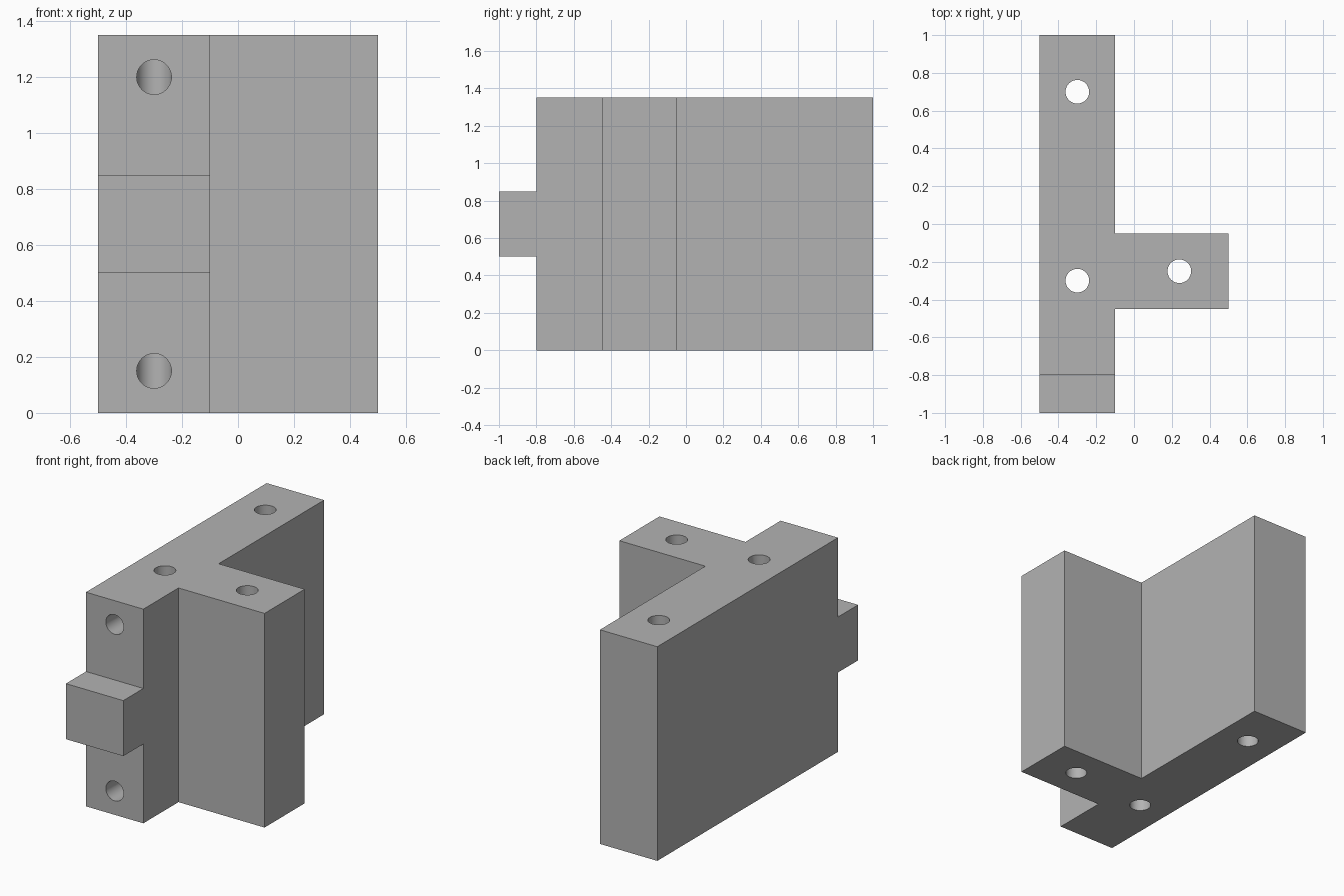
import bpy
import bmesh
from math import pi, radians
from mathutils import Matrix, Vector

if "Cube" in bpy.data.objects:
    bpy.data.objects.remove(bpy.data.objects["Cube"], do_unlink=True)

HEIGHT = 1.35
HOLE_R = 0.0625

grey = bpy.data.materials.new("plain grey")
grey.use_nodes = True
grey.diffuse_color = (0.45, 0.45, 0.45, 1)
grey.node_tree.nodes["Principled BSDF"].inputs["Base Color"].default_value = (0.45, 0.45, 0.45, 1)


def finish(name, bm):
    mesh = bpy.data.meshes.new(name)
    bmesh.ops.recalc_face_normals(bm, faces=bm.faces)
    bm.to_mesh(mesh)
    bm.free()
    mesh.materials.append(grey)
    ob = bpy.data.objects.new(name, mesh)
    bpy.context.collection.objects.link(ob)
    return ob


def box(name, low, high):
    low, high = Vector(low), Vector(high)
    bm = bmesh.new()
    matrix = Matrix.Translation((low + high) / 2) @ Matrix.Diagonal((high - low).to_4d())
    bmesh.ops.create_cube(bm, size=1, matrix=matrix)
    return finish(name, bm)


def drill(name, centre, length, radius, along_y=False):
    bm = bmesh.new()
    matrix = Matrix.Translation(centre)
    if along_y:
        matrix = matrix @ Matrix.Rotation(pi / 2, 4, "X")
    bmesh.ops.create_cone(bm, cap_ends=True, segments=48, radius1=radius,
                          radius2=radius, depth=length, matrix=matrix)
    return finish(name, bm)


# T-shaped body, with the long bar reaching the front of the tenon
profile = [(-0.5, -1), (-0.1, -1), (-0.1, -0.45), (0.5, -0.45),
           (0.5, -0.05), (-0.1, -0.05), (-0.1, 1), (-0.5, 1)]
bm = bmesh.new()
base = bm.faces.new([bm.verts.new((x, y, 0)) for x, y in profile])
top = bmesh.ops.extrude_face_region(bm, geom=[base], use_keep_orig=True)["geom"]
bmesh.ops.translate(bm, vec=(0, 0, HEIGHT),
                    verts=[v for v in top if isinstance(v, bmesh.types.BMVert)])
body = finish("joint_block", bm)

# Notches that leave the front tenon
cutters = [box("lower_notch", (-0.7, -1.2, -0.2), (0.1, -0.8, 0.5)),
           box("upper_notch", (-0.7, -1.2, 0.85), (0.1, -0.8, 1.6))]

# Vertical through holes
for x, y in [(-0.3, 0.7), (-0.3, -0.3), (0.24, -0.25)]:
    cutters.append(drill("vertical_drill", (x, y, HEIGHT / 2), HEIGHT + 0.4, HOLE_R))

# Front holes that open into the nearest vertical hole
for z in (0.15, 1.2):
    cutters.append(drill("front_drill", (-0.3, -0.6, z), 0.6, HOLE_R - 0.0005, True))

for cutter in cutters:
    cutter.hide_render = True
    mod = body.modifiers.new(cutter.name, "BOOLEAN")
    mod.operation = "DIFFERENCE"
    mod.solver = "EXACT"
    mod.object = cutter

# Bake the cuts and discard the cutters
bpy.context.view_layer.update()
evaluated = body.evaluated_get(bpy.context.evaluated_depsgraph_get())
result = bpy.data.meshes.new_from_object(evaluated)
body.modifiers.clear()
body.data = result
for cutter in cutters:
    bpy.data.objects.remove(cutter, do_unlink=True)

# Round hole walls, crisp edges
bpy.ops.object.select_all(action="DESELECT")
body.select_set(True)
bpy.context.view_layer.objects.active = body
bpy.ops.object.shade_smooth_by_angle(angle=radians(30))
